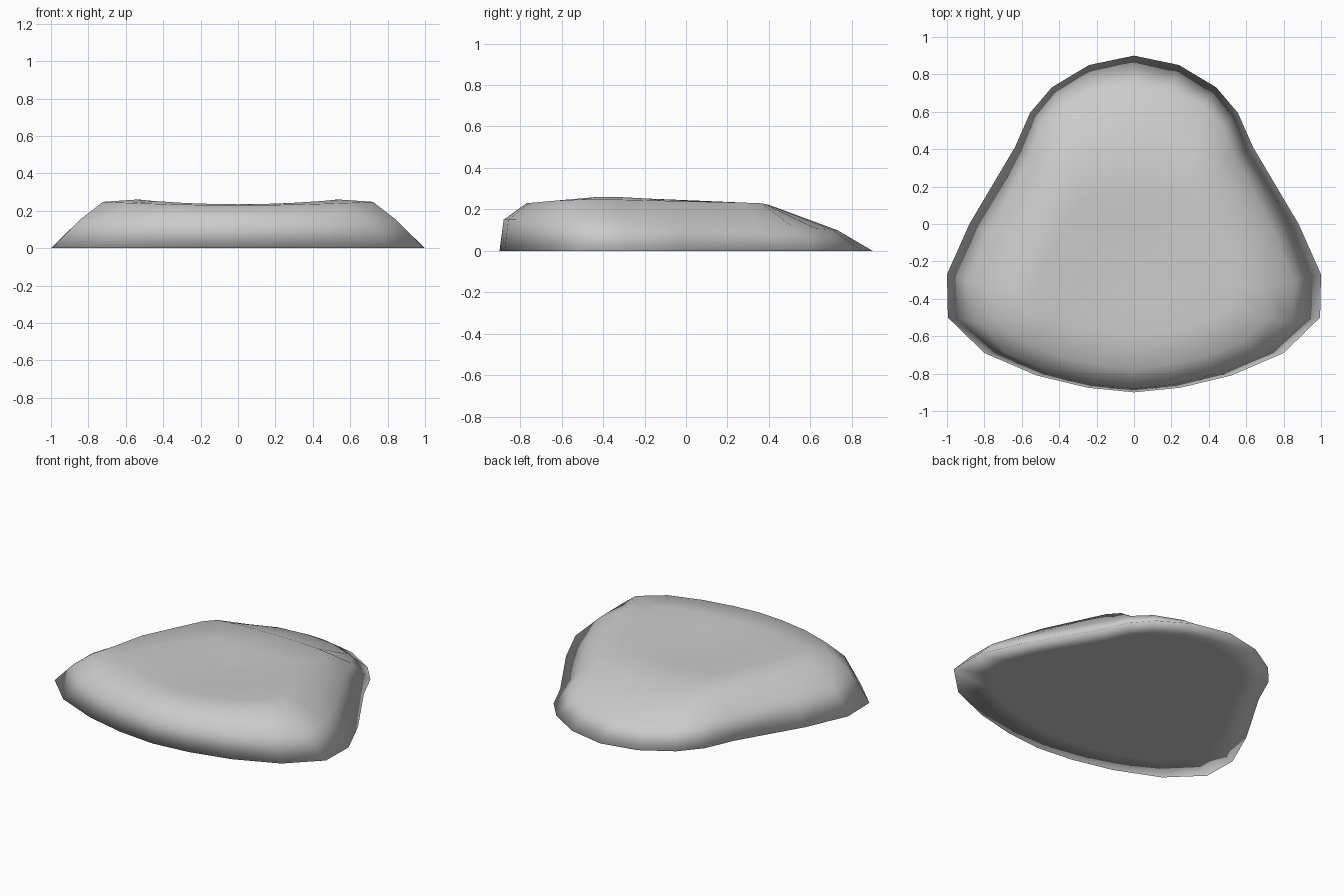
import bpy, bmesh

if "Cube" in bpy.data.objects:
    bpy.data.objects.remove(bpy.data.objects["Cube"])

# Right half of the footprint, from front centre round to back centre
half = [(0, -.9), (.25, -.875), (.52, -.81), (.8, -.69), (.995, -.5), (1, -.27),
        (.88, 0), (.637, .41), (.555, .595), (.44, .73), (.24, .85), (0, .9)]
outline = half + [(-x, y) for x, y in half[-2:0:-1]]

# Loops from underside to top:
# x scale, front y, back y, front z, back z, side rise, back fullness, side pinch
loops = [(.8, -.72, .72, 0, 0, 0, 0, 0),
         (1, -.9, .9, 0, 0, 0, 0, 0),
         (.85, -.88, .73, .15, .10, .013, .5, 0),
         (.725, -.77, .40, .23, .222, .02, 2.3, .085),
         (.545, -.59, .14, .235, .228, .027, 1.6, .05),
         (.27, -.42, -.03, .229, .222, .006, .7, 0)]

bm = bmesh.new()


def make_loop(sx, y0, y1, z0, z1, rise, full, pinch):
    ring = []
    for x, y in outline:
        t = (y + .9) / 1.8
        z = z0 + (z1 - z0) * t + rise * x * x
        sx_here = sx * (1 - pinch * max(0, 1 - abs(y + .22) / .25))
        t = min(.8 + .2 * t, t + full * t ** 4 * (1 - t))
        ring.append(bm.verts.new((x * sx_here, y0 + (y1 - y0) * t, z)))
    return ring


def cap(ring, centre, flip):
    c = bm.verts.new(centre)
    for a, b in zip(ring, ring[1:] + ring[:1]):
        bm.faces.new((b, a, c) if flip else (a, b, c))


# Cushion skin
rings = [make_loop(*l) for l in loops]
for lo, hi in zip(rings, rings[1:]):
    n = len(lo)
    for i in range(n):
        j = (i + 1) % n
        bm.faces.new((lo[i], lo[j], hi[j], hi[i]))
cap(rings[0], (0, 0, 0), True)
cap(rings[-1], (0, -.22, .222), False)
bmesh.ops.recalc_face_normals(bm, faces=bm.faces[:])

mesh = bpy.data.meshes.new("cushion")
bm.to_mesh(mesh)
bm.free()
for p in mesh.polygons:
    p.use_smooth = True
cushion = bpy.data.objects.new("cushion", mesh)
bpy.context.collection.objects.link(cushion)
